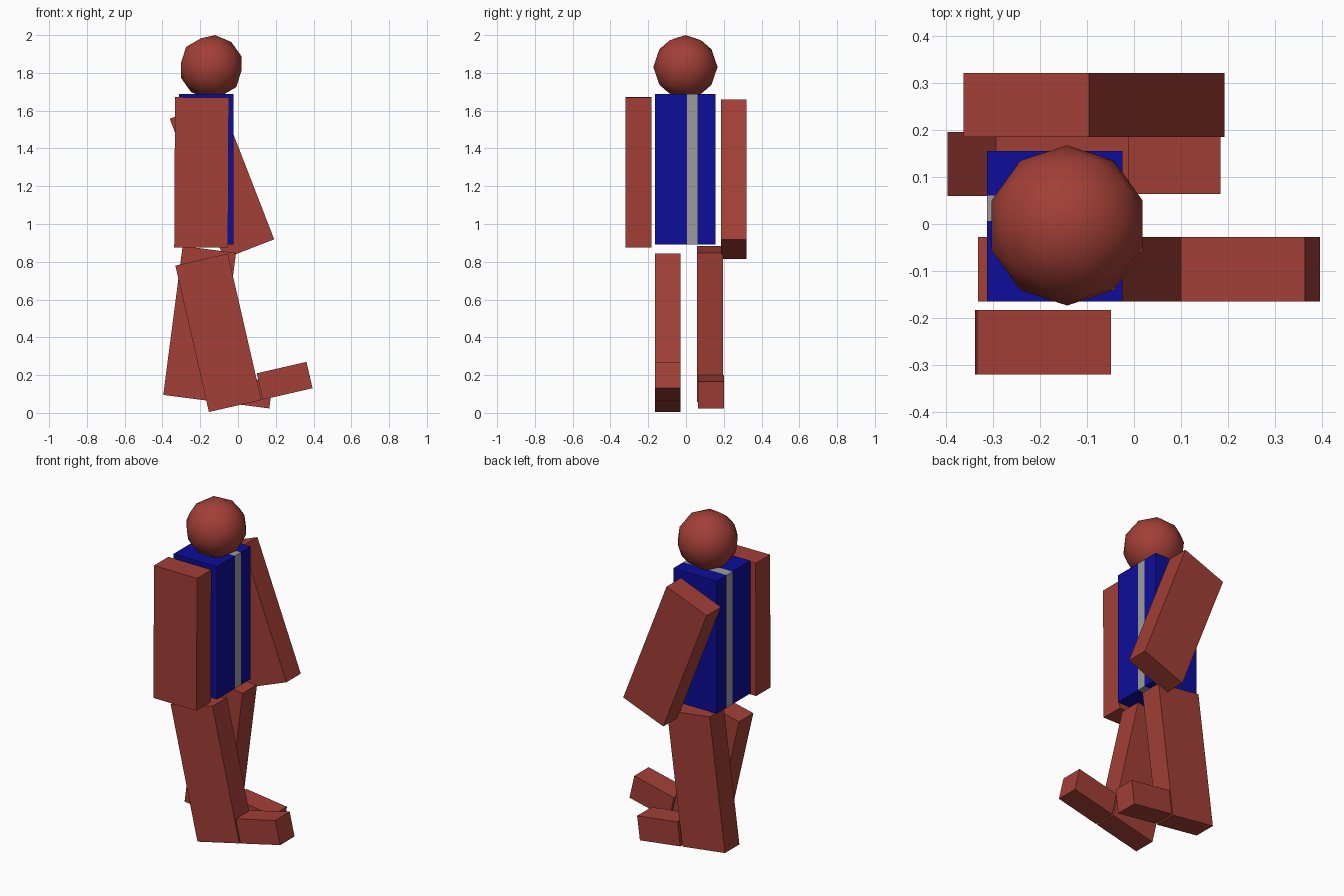
import bpy, bmesh
from math import radians
from mathutils import Matrix

if "Cube" in bpy.data.objects:
    bpy.data.objects.remove(bpy.data.objects["Cube"])


def material(name, rgb):
    m = bpy.data.materials.new(name)
    m.diffuse_color = (*rgb, 1)
    m.use_nodes = True
    m.node_tree.nodes["Principled BSDF"].inputs["Base Color"].default_value = m.diffuse_color
    return m


RED = material("red", (0.36, 0.05, 0.037))
BLUE = material("blue", (0.004, 0.004, 0.32))
GREY = material("grey", (0.33, 0.33, 0.33))


def finish(bm, name, loc, tilt, mats):
    me = bpy.data.meshes.new(name)
    bm.to_mesh(me)
    bm.free()
    for m in mats:
        me.materials.append(m)
    ob = bpy.data.objects.new(name, me)
    ob.location = loc
    ob.rotation_euler = (0, radians(tilt), 0)
    bpy.context.collection.objects.link(ob)
    return ob


def box_mesh(size):
    bm = bmesh.new()
    bmesh.ops.create_cube(bm, size=1, matrix=Matrix.Diagonal((*size, 1)))
    return bm


# Limbs: name, size, centre, tilt about y in degrees
LIMB = (0.285, 0.136, 0.795)
FOOT = (0.27, 0.136, 0.143)
for name, size, loc, tilt in (
    ("right_arm", LIMB, (-0.193, -0.251, 1.273), 0.3),
    ("left_arm", LIMB, (-0.085, 0.253, 1.238), -21.2),
    ("right_leg", LIMB, (-0.104, -0.096, 0.424), -12.9),
    ("left_leg", LIMB, (-0.203, 0.127, 0.471), 7.4),
    ("right_foot", FOOT, (0.247, -0.096, 0.170), -13),
    ("left_foot", FOOT, (0.041, 0.132, 0.112), 7.4),
):
    finish(box_mesh(size), name, loc, tilt, [RED])

# Torso: one box cut twice to make the stripe band
bm = box_mesh((0.288, 0.32, 0.795))
LOW, HIGH = 0.011, 0.066
for y in (LOW, HIGH):
    bmesh.ops.bisect_plane(bm, geom=bm.verts[:] + bm.edges[:] + bm.faces[:],
                           plane_co=(0, y, 0), plane_no=(0, 1, 0))
for f in bm.faces:
    f.material_index = int(LOW < f.calc_center_median().y < HIGH)
finish(bm, "torso", (-0.168, -0.005, 1.29), 0, [BLUE, GREY])

# Head: low-poly ball, smooth shaded
bm = bmesh.new()
bmesh.ops.create_icosphere(bm, subdivisions=2, radius=0.17)
for f in bm.faces:
    f.smooth = True
finish(bm, "head", (-0.142, -0.003, 1.831), 7, [RED])
